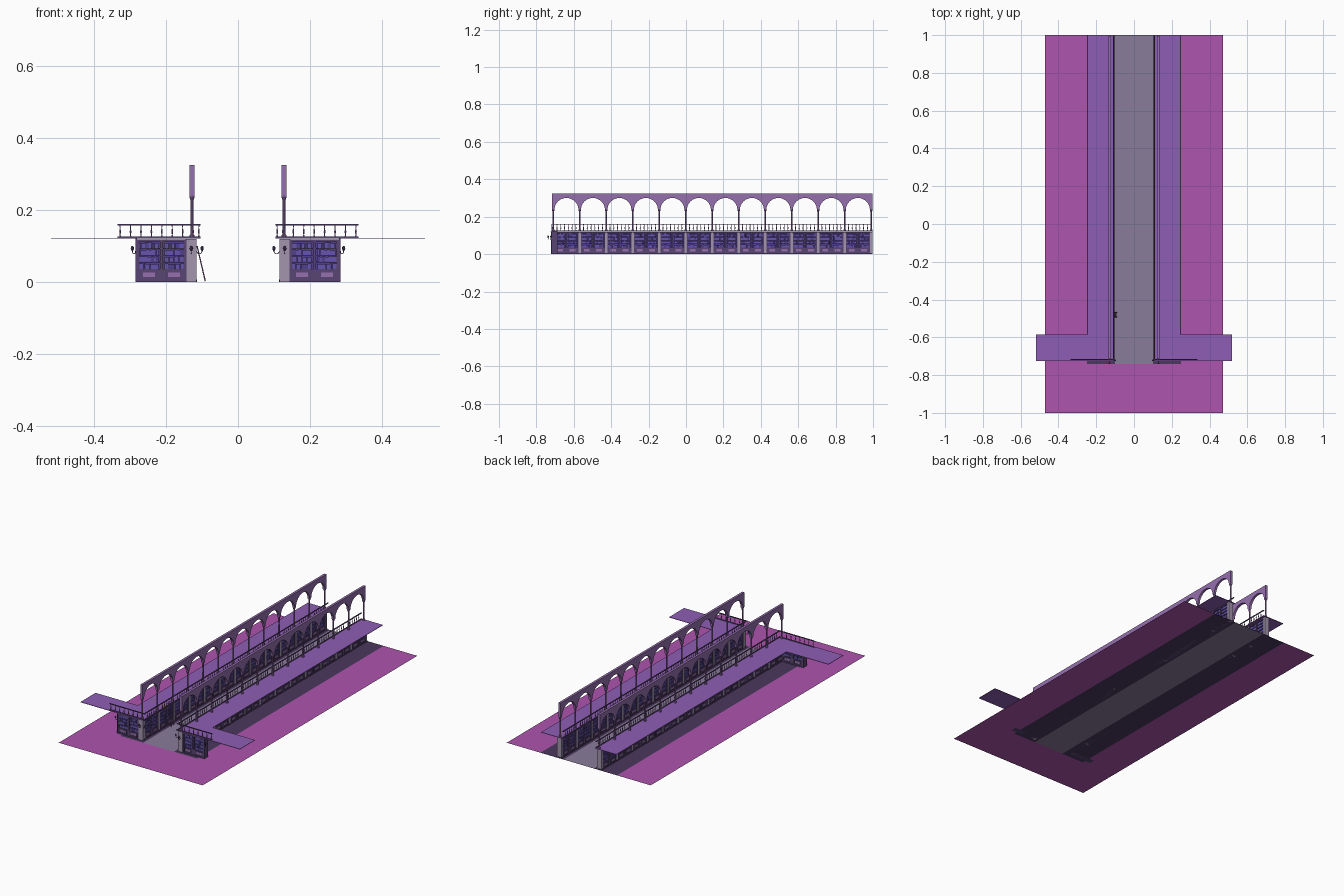
import bpy, bmesh, math, random
from mathutils import Matrix, Vector

if "Cube" in bpy.data.objects:
    bpy.data.objects.remove(bpy.data.objects["Cube"])

random.seed(4)
parts = {}
COLORS = {
    "wood": (0.10, 0.06, 0.17, 1), "trim": (0.30, 0.16, 0.42, 1), "stone": (0.36, 0.30, 0.42, 1),
    "floor": (0.27, 0.11, 0.46, 1), "book": (0.13, 0.09, 0.42, 1), "book_dark": (0.08, 0.05, 0.27, 1),
    "shade": (0.07, 0.04, 0.11, 1), "carpet": (0.25, 0.20, 0.32, 1), "magenta": (0.42, 0.09, 0.42, 1)}
mats = {}
for n, c in COLORS.items():
    mats[n] = bpy.data.materials.new(n)
    mats[n].diffuse_color = c


def bm_of(name, mat):
    return parts.setdefault(name, (bmesh.new(), mat))[0]


def box(name, mat, x0, x1, y0, y1, z0, z1, m=Matrix()):
    c = Vector(((x0 + x1) / 2, (y0 + y1) / 2, (z0 + z1) / 2))
    s = Matrix.Diagonal((x1 - x0, y1 - y0, z1 - z0, 1))
    bmesh.ops.create_cube(bm_of(name, mat), size=1, matrix=m @ Matrix.Translation(c) @ s)


def lathe(name, mat, x, y, profile, sides=8):
    # stacked cone sections from a (radius, z) profile
    for (r0, z0), (r1, z1) in zip(profile, profile[1:]):
        bmesh.ops.create_cone(bm_of(name, mat), segments=sides, cap_ends=True, radius1=r0, radius2=r1,
                              depth=z1 - z0, matrix=Matrix.Translation((x, y, (z0 + z1) / 2)))


def bookcase(m, w, d):
    # double-sided case: local x = width, y = depth, centred, standing on z = 0
    h, t = 0.118, 0.004
    def b(n, mat, *a):
        box(n, mat, *a, m)
    b("case_back", "book_dark", -w/2, w/2, -0.001, 0.001, 0, h)
    b("case_plinth", "wood", -w/2, w/2, -d/2 - .002, d/2 + .002, 0, 0.005)
    b("case_cornice", "wood", -w/2, w/2, -d/2 - .002, d/2 + .002, h - 0.007, h)
    b("case_cabinet", "wood", -w/2, w/2, -d/2, d/2, 0.005, 0.034)
    for u in (-w/2 + t, 0, w/2 - t):
        b("case_upright", "wood", u - t, u + t, -d/2 - .001, d/2 + .001, 0.005, h - .007)
    levels = [0.034, 0.054, 0.073, 0.092]
    for z in levels:
        b("case_shelf", "wood", -w/2, w/2, -d/2, d/2, z, z + 0.002)
    for s in (-1, 1):
        def side(n, mat, u0, u1, a0, a1, z0, z1):
            v0, v1 = sorted((s * a0, s * a1))
            b(n, mat, u0, u1, v0, v1, z0, z1)
        for half in (-1, 1):
            c = half * w / 4
            # raised cabinet door frame and inner panel
            e = w / 4 - 0.011
            side("door_panel", "trim", c - e*.7, c + e*.7, d/2, d/2 + .001, 0.014, 0.026)
            for z in (0.008, 0.029):
                side("door_frame", "wood", c - e, c + e, d/2, d/2 + .002, z, z + .003)
            for k in (-1, 1):
                side("door_frame", "wood", c + k*e - .0015, c + k*e + .0015, d/2, d/2 + .002, .008, .032)
            # books of varied height
            for z in levels:
                u, end = c - w/4 + 2*t, c + w/4 - 2*t
                while u < end - .001:
                    bw = min(random.uniform(.006, .014), end - u)
                    n = random.choice(("book", "book", "book_dark"))
                    side("books_" + n, n, u, u + bw - .0004, 0.001, d/2 - random.uniform(.001, .003),
                         z + .002, z + random.uniform(.0145, .0175))
                    u += bw


def baluster(x, y):
    lathe("balusters", "trim", x, y, [(.003, .124), (.0012, .132), (.003, .139), (.001, .150), (.002, .158)], 6)


# everything below is built for the +x side and mirrored
Y0, N = -0.71, 12
P = 1.70 / N
for i in range(N):
    yc = Y0 + P * (i + .5)
    bookcase(Matrix.Translation((0.131, yc, 0)) @ Matrix.Rotation(math.pi/2, 4, 'Z'), P - 0.010, 0.026)
    for k in range(1, 7):
        baluster(0.109, yc - P/2 + P * k / 7)
# end case at the front
bookcase(Matrix.Translation((0.213, -0.703, 0)), 0.138, 0.03)
box("end_case_side", "wood", .281, .285, -.72, -.686, 0, .12)

# pilasters, columns with capitals
for i in range(N + 1):
    y = Y0 + P * i
    box("pilaster", "stone", .116, .146, y - .006, y + .006, 0, .119)
    box("pilaster_base", "wood", .114, .148, y - .007, y + .007, 0, .006)
    lathe("gallery_column", "trim", .128, y, [(.007, .121), (.007, .130), (.0045, .132), (.004, .200), (.0045, .228),
                                              (.0075, .236), (.0075, .241)])
box("end_pier", "stone", .115, .144, -.722, -.70, 0, .119)

# arcade wall: one outline with scalloped lower edge, extruded
bm = bm_of("arcade_wall", "trim")
R, SP = P/2 - 0.007, 0.238
pts = [(Y0 - .006, SP)]
for i in range(N):
    yc = Y0 + P * (i + .5)
    pts += [(yc - R * math.cos(math.pi*k/16), SP + R * .97 * math.sin(math.pi*k/16)) for k in range(17)]
pts += [(Y0 + P*N + .006, SP), (Y0 + P*N + .006, .325), (Y0 - .006, .325)]
f = bm.faces.new([bm.verts.new((.121, y, z)) for y, z in pts])
g = bmesh.ops.extrude_face_region(bm, geom=[f])
bmesh.ops.translate(bm, vec=(.014, 0, 0), verts=[v for v in g["geom"] if isinstance(v, bmesh.types.BMVert)])

# gallery floor, L-shaped
box("gallery_floor", "floor", .105, .245, -.585, 1.0, .120, .1225)
box("gallery_wing", "floor", .105, .52, -.725, -.585, .120, .1225)

# railings
for z0, z1 in ((.1225, .126), (.157, .161)):
    box("side_rail", "wood", .106, .112, -.72, .995, z0, z1)
    box("front_rail", "wood", .104, .335, -.720, -.714, z0, z1)
for k in range(8):
    baluster(.125 + .029 * k, -.717)


def tube(name, points, r, mat, mirror=True):
    cu = bpy.data.curves.new(name, 'CURVE')
    cu.dimensions = '3D'
    cu.bevel_depth, cu.bevel_resolution = r, 1
    cu.use_fill_caps = True
    sp = cu.splines.new('POLY')
    sp.points.add(len(points) - 1)
    for q, p in zip(sp.points, points):
        q.co = (*p, 1)
    cu.materials.append(mats[mat])
    ob = bpy.data.objects.new(name, cu)
    bpy.context.collection.objects.link(ob)
    if mirror:
        o2 = ob.copy()
        o2.name = name + "_mirrored"
        o2.scale.x = -1
        bpy.context.collection.objects.link(o2)


# wall lamps on curved arms at the front corners
def lamp(x, dx, dy):
    def arm(a):
        return .0075 + .0075 * math.cos(a), .086 + .008 * math.sin(a)
    path = [arm(math.pi * (2 - k/8)) for k in range(9)]
    tube("lamp_arm", [(x + dx * (.015 - q), -.722 + dy * (.015 - q), z) for q, z in path], .0012, "wood")
    lathe("lamp_bowl", "wood", x + dx*.015, -.722 + dy*.015, [(.002, .086), (.0045, .092), (.004, .097), (.001, .100)])


lamp(.115, -1, 0)
lamp(.285, .6, 0)
lamp(.130, 0, -1)

# turn gathered parts into mirrored objects
for name, (bm, mat) in parts.items():
    bmesh.ops.recalc_face_normals(bm, faces=bm.faces)
    me = bpy.data.meshes.new(name)
    bm.to_mesh(me)
    bm.free()
    me.materials.append(mats[mat])
    ob = bpy.data.objects.new(name, me)
    bpy.context.collection.objects.link(ob)
    mod = ob.modifiers.new("mirror", 'MIRROR')
    mod.use_mirror_merge = False

# leaning ladder on the left row
top, foot = Vector((-.114, 0, .10)), Vector((-.091, 0, .002))
for y in (-.492, -.468):
    tube("ladder_rail", [(top.x, y, top.z), (foot.x, y, foot.z)], .002, "trim", False)
for k in range(1, 9):
    p = foot.lerp(top, k / 9)
    tube("ladder_rung", [(p.x, -.492, p.z), (p.x, -.468, p.z)], .0012, "trim", False)

# ground sheet: carpet aisle, shaded strips, bright outer areas
me = bpy.data.meshes.new("ground")
xs, ys = [-.47, -.25, -.1, .1, .25, .47], [-1, -.74, 1]
verts = [(x, y, 0) for y in ys for x in xs]
faces = [(j*6 + i, j*6 + i + 1, j*6 + i + 7, j*6 + i + 6) for j in range(2) for i in range(5)]
me.from_pydata(verts, [], faces)
for n in ("magenta", "shade", "carpet"):
    me.materials.append(mats[n])
for k, p in enumerate(me.polygons):
    p.material_index = 0 if k < 5 else (0, 1, 2, 1, 0)[k - 5]
bpy.context.collection.objects.link(bpy.data.objects.new("ground", me))

for m in bpy.data.materials:
    if m.users and not m.is_grease_pencil:
        m.use_nodes = True
        m.node_tree.nodes["Principled BSDF"].inputs["Base Color"].default_value = m.diffuse_color
